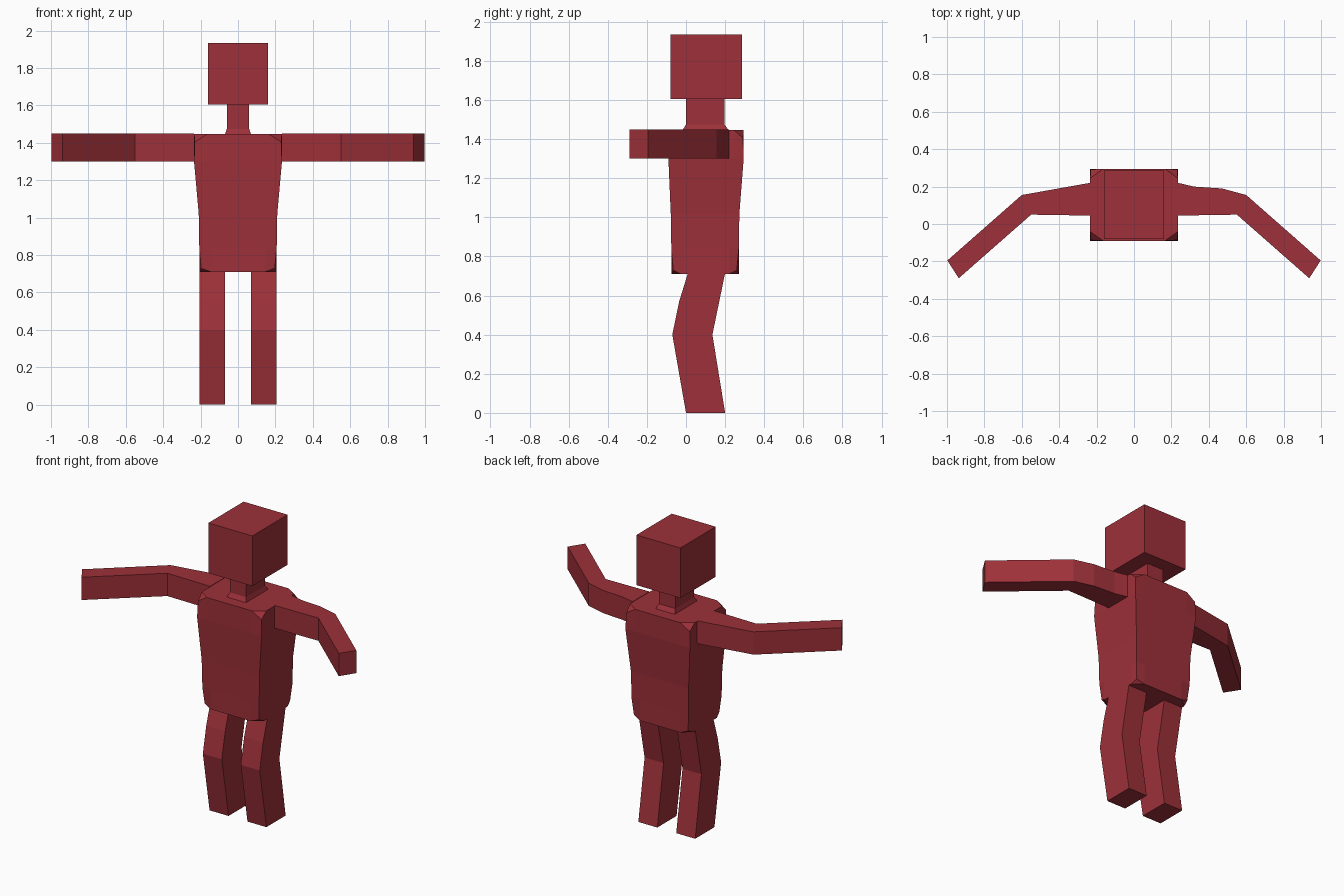
import bpy
import bmesh

cube = bpy.data.objects.get("Cube")
if cube:
    bpy.data.objects.remove(cube, do_unlink=True)

RED = (0.34, 0.03, 0.041, 1)
red = bpy.data.materials.new("brick_red")
red.use_nodes = True
red.diffuse_color = RED
red.node_tree.nodes["Principled BSDF"].inputs["Base Color"].default_value = RED


def loft(name, rings, cap):
    """Join rings of points with quads; cap(ring) gives the faces closing each end."""
    bm = bmesh.new()
    loops = [[bm.verts.new(p) for p in ring] for ring in rings]
    n = len(loops[0])
    for a, b in zip(loops, loops[1:]):
        for i in range(n):
            j = (i + 1) % n
            bm.faces.new((a[i], a[j], b[j], b[i]))
    for end in (loops[0], loops[-1]):
        for face in cap(end):
            bm.faces.new(face)
    bmesh.ops.recalc_face_normals(bm, faces=bm.faces)
    mesh = bpy.data.meshes.new(name)
    bm.to_mesh(mesh)
    bm.free()
    mesh.materials.append(red)
    obj = bpy.data.objects.new(name, mesh)
    bpy.context.collection.objects.link(obj)
    return obj


def plain_cap(ring):
    return [ring]


def corner_cap(ring):
    """Octagon in the middle and a clipped triangle at each corner."""
    corners = [ring[i:i + 3] for i in range(0, len(ring), 3)]
    return [[v for c in corners for v in (c[0], c[2])]] + corners


def rect(half_x, front, back, z):
    return [(-half_x, front, z), (half_x, front, z), (half_x, back, z), (-half_x, back, z)]


def torso_ring(w, front, back, z, corner_z, inset=0):
    """Rectangle with three points per corner; the corner point may be moved."""
    ring = []
    for sx, sy in ((1, -1), (1, 1), (-1, 1), (-1, -1)):
        y = front if sy < 0 else back
        face_pt = (sx * w * 0.7, y, z)
        side_pt = (sx * w, y - sy * 0.05, z)
        corner = (sx * (w - inset), y - sy * inset, corner_z)
        trio = [face_pt, corner, side_pt]
        ring += trio if sx * sy < 0 else trio[::-1]
    return ring


# Torso: narrow hips, wide shoulders, clipped corners
loft("torso", [
    torso_ring(0.207, -0.075, 0.27, 0.71, 0.73, 0.01),
    torso_ring(0.207, -0.075, 0.27, 0.84, 0.84),
    torso_ring(0.21, -0.078, 0.273, 1.02, 1.02),
    torso_ring(0.235, -0.09, 0.295, 1.30, 1.30),
    torso_ring(0.235, -0.09, 0.295, 1.447, 1.405, 0.004),
], corner_cap)

# Neck with flared base, and head
loft("neck_base", [rect(0.07, -0.018, 0.218, 1.445), rect(0.06, 0.0, 0.197, 1.475)], plain_cap)
loft("neck", [rect(0.06, 0.0, 0.197, 1.475), rect(0.06, 0.0, 0.197, 1.605)], plain_cap)
loft("head", [rect(0.16, -0.08, 0.287, 1.605), rect(0.16, -0.08, 0.287, 1.935)], plain_cap)

# Arms: outlines from above, bent forward at the elbow
forearm = [(0.60, 0.155), (0.998, -0.195), (0.937, -0.29), (0.55, 0.05), (0.235, 0.045)]
upper_arms = {
    "left_arm": (1, [(0.235, 0.22), (0.32, 0.20), (0.47, 0.19)]),
    "right_arm": (-1, [(0.235, 0.22)]),
}
for name, (side, shoulder) in upper_arms.items():
    outline = shoulder + forearm
    loft(name, [[(side * x, y, z) for x, y in outline] for z in (1.30, 1.45)], plain_cap)

# Legs: side outlines, bent at the knee
leg_outline = [(0.0, 0.0), (0.20, 0.0), (0.135, 0.40), (0.20, 0.715),
               (0.01, 0.715), (-0.035, 0.57), (-0.07, 0.40)]
for name, side in (("left_leg", 1), ("right_leg", -1)):
    loft(name, [[(side * x, y, z) for y, z in leg_outline] for x in (0.069, 0.207)], plain_cap)
